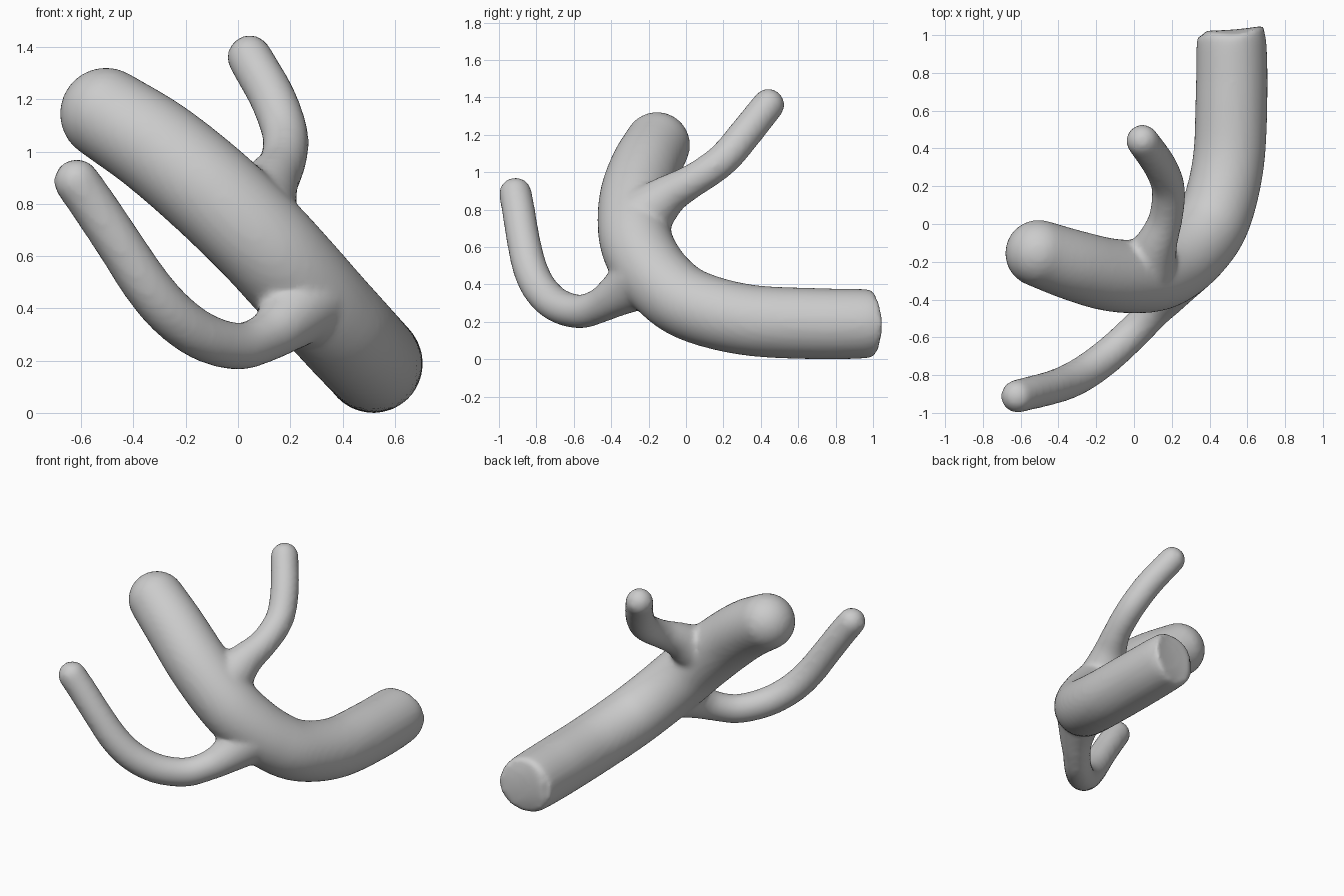
import bpy, bmesh, math
from mathutils import Vector

if "Cube" in bpy.data.objects:
    bpy.data.objects.remove(bpy.data.objects["Cube"])


def spline(pts, steps=6):
    """Catmull-Rom through (x, y, z, radius) points."""
    p = [Vector(q) for q in pts]
    p = [2 * p[0] - p[1]] + p + [2 * p[-1] - p[-2]]
    out = []
    for a, b, c, d in zip(p, p[1:], p[2:], p[3:]):
        for i in range(steps):
            t = i / steps
            out.append(0.5 * (2 * b + (c - a) * t + (2 * a - 5 * b + 4 * c - d) * t**2
                              + (3 * b - a - 3 * c + d) * t**3))
    return out + [p[-2]]


def tube(bm, pts, sides=40, cap=8):
    """Sweep a circle along the path: flat start, domed end."""
    path = spline(pts)
    centres = [q.to_3d() for q in path]
    radii = [q[3] for q in path]
    n = len(path)
    tans = [(centres[min(i + 1, n - 1)] - centres[max(i - 1, 0)]).normalized() for i in range(n)]
    end, r, t = centres[-1], radii[-1], tans[-1]
    for k in range(1, cap):
        a = k / cap * math.pi / 2
        centres.append(end + t * r * math.sin(a))
        radii.append(r * math.cos(a))
        tans.append(t)
    u = tans[0].orthogonal().normalized()
    rings = []
    for c, rad, tan in zip(centres, radii, tans):
        u = (u - tan * u.dot(tan)).normalized()
        v = tan.cross(u)
        rings.append([bm.verts.new(c + rad * (math.cos(a) * u + math.sin(a) * v))
                      for a in (2 * math.pi * j / sides for j in range(sides))])
    for r0, r1 in zip(rings, rings[1:]):
        for j in range(sides):
            k = (j + 1) % sides
            bm.faces.new((r0[j], r0[k], r1[k], r1[j]))
    bm.faces.new(rings[0][::-1])
    tip = bm.verts.new(end + t * r)
    for j in range(sides):
        bm.faces.new((rings[-1][j], rings[-1][(j + 1) % sides], tip))


# Thick bent trunk, from flat base to round tip
trunk = [(0.515, 1.0, 0.19, 0.165), (0.516, 0.97, 0.19, 0.184), (0.517, 0.7, 0.19, 0.19),
         (0.5, 0.33, 0.21, 0.19), (0.43, 0.04, 0.285, 0.192), (0.33, -0.12, 0.395, 0.193),
         (0.2, -0.23, 0.54, 0.195), (0.07, -0.275, 0.68, 0.195), (-0.12, -0.27, 0.86, 0.193),
         (-0.315, -0.22, 1.02, 0.187), (-0.505, -0.155, 1.145, 0.177)]
# Long front arm
front_arm = [(0.25, -0.25, 0.42, 0.16), (0.17, -0.38, 0.335, 0.112), (0.1, -0.465, 0.285, 0.092),
             (0.0, -0.57, 0.255, 0.09), (-0.13, -0.69, 0.29, 0.092), (-0.25, -0.78, 0.375, 0.093),
             (-0.35, -0.835, 0.49, 0.092), (-0.45, -0.87, 0.64, 0.089),
             (-0.55, -0.895, 0.79, 0.088), (-0.617, -0.912, 0.885, 0.087)]
# Short back arm
back_arm = [(0.08, -0.2, 0.79, 0.15), (0.125, -0.09, 0.88, 0.108), (0.165, 0.02, 0.945, 0.09),
            (0.182, 0.13, 1.015, 0.088), (0.175, 0.22, 1.09, 0.088), (0.13, 0.32, 1.21, 0.088),
            (0.045, 0.44, 1.36, 0.086)]

bm = bmesh.new()
for part in (trunk, front_arm, back_arm):
    tube(bm, part)
bmesh.ops.recalc_face_normals(bm, faces=bm.faces)
mesh = bpy.data.meshes.new("branching_trunk")
bm.to_mesh(mesh)
bm.free()
mesh.shade_smooth()
obj = bpy.data.objects.new("branching_trunk", mesh)
bpy.context.collection.objects.link(obj)

# Fuse into one skin and soften the joints
rem = obj.modifiers.new("fuse", 'REMESH')
rem.mode = 'VOXEL'
rem.voxel_size = 0.018
rem.use_smooth_shade = True
smo = obj.modifiers.new("soften", 'SMOOTH')
smo.factor = 0.5
smo.iterations = 5
